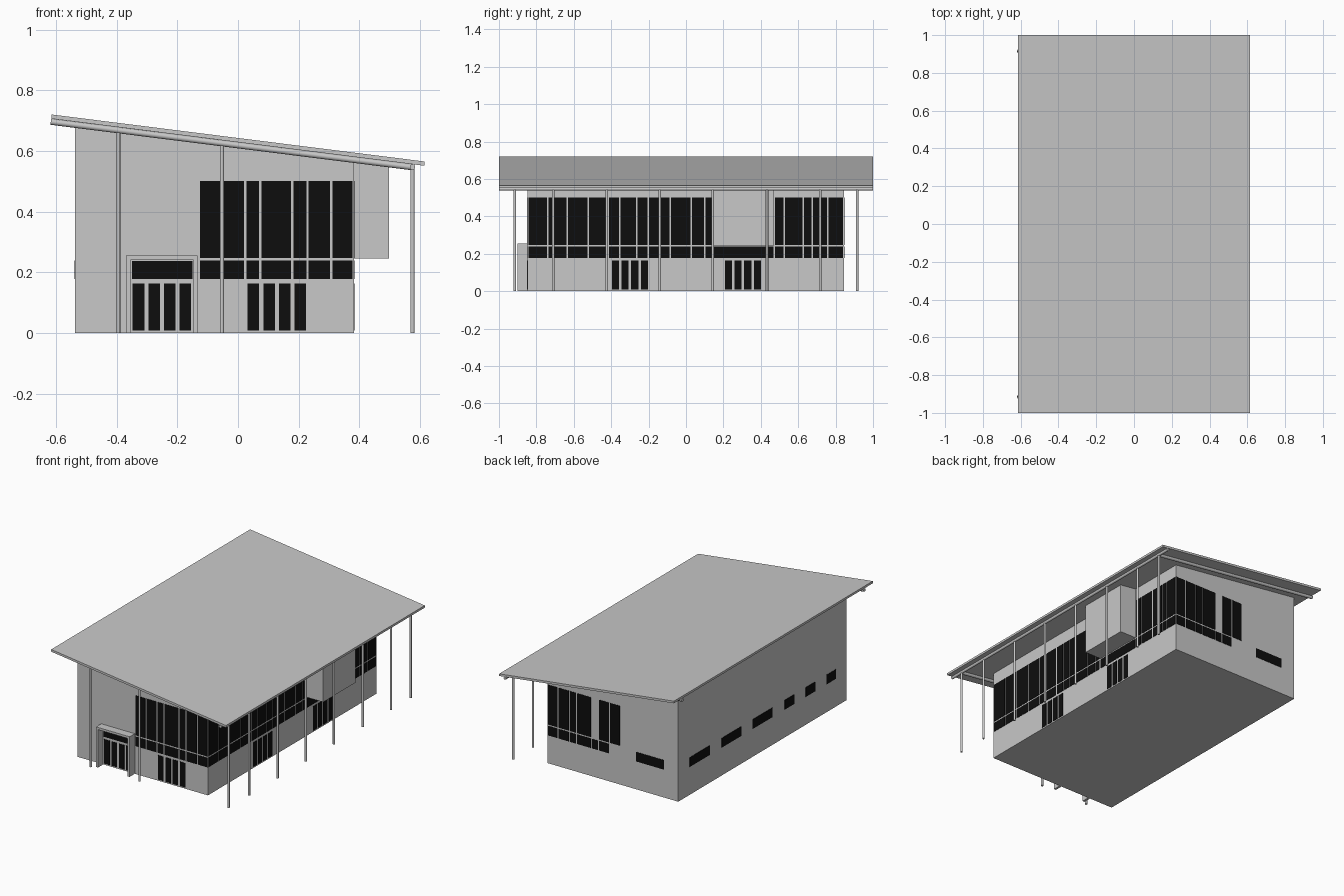
import bpy, bmesh
from mathutils import Vector

cube = bpy.data.objects.get("Cube")
if cube:
    bpy.data.objects.remove(cube)


def material(name, value):
    m = bpy.data.materials.new(name)
    m.use_nodes = True
    color = (value, value, value, 1)
    m.diffuse_color = color
    m.node_tree.nodes["Principled BSDF"].inputs["Base Color"].default_value = color
    return m


GREY = material("light grey", 0.58)
BLACK = material("black glass", 0.004)


def finish(name, bm, mat):
    bmesh.ops.recalc_face_normals(bm, faces=bm.faces)
    mesh = bpy.data.meshes.new(name)
    bm.to_mesh(mesh)
    bm.free()
    mesh.materials.append(mat)
    ob = bpy.data.objects.new(name, mesh)
    bpy.context.collection.objects.link(ob)
    return ob


def roof_z(x, drop=0.0):
    """Height of the sloping roof surface, lowered by drop."""
    return 0.72 - 0.126 * (x + 0.615) - drop


def prism(name, profile, y0, y1, mat=GREY):
    """Extrude an (x, z) outline along y."""
    bm = bmesh.new()
    face = bm.faces.new([bm.verts.new((x, y0, z)) for x, z in profile])
    ext = bmesh.ops.extrude_face_region(bm, geom=[face])["geom"]
    verts = [g for g in ext if isinstance(g, bmesh.types.BMVert)]
    bmesh.ops.translate(bm, vec=(0, y1 - y0, 0), verts=verts)
    return finish(name, bm, mat)


def box(name, x0, x1, y0, y1, z0, z1, mat=GREY):
    return prism(name, [(x0, z0), (x1, z0), (x1, z1), (x0, z1)], y0, y1, mat)


def under_roof(name, x0, x1, y0, y1, z0):
    return prism(name, [(x0, z0), (x1, z0), (x1, roof_z(x1, 0.014)),
                        (x0, roof_z(x0, 0.014))], y0, y1)


def rod(name, a, b, radius):
    a, b = Vector(a), Vector(b)
    bm = bmesh.new()
    bmesh.ops.create_cone(bm, cap_ends=True, segments=12, radius1=radius,
                          radius2=radius, depth=(b - a).length)
    turn = (b - a).to_track_quat('Z', 'Y')
    for v in bm.verts:
        v.co = turn @ v.co + (a + b) / 2
    ob = finish(name, bm, GREY)
    ob.data.shade_smooth()
    ob.data.set_sharp_from_angle(angle=0.7)
    return ob


# Main body, upper side bay and roof slab
LEFT, RIGHT, FRONT, BACK = 0.382, -0.537, -0.848, 0.845
under_roof("building_body", RIGHT, LEFT, FRONT, BACK, 0)
under_roof("side_bay", LEFT - 0.01, 0.498, 0.145, 0.47, 0.245)
EDGE = 0.615
prism("roof", [(-EDGE, roof_z(-EDGE)), (EDGE, roof_z(EDGE)),
               (EDGE, roof_z(EDGE, 0.014)), (-EDGE, roof_z(-EDGE, 0.014))], -1, 1)

# Roof beams and posts
POST_X, POST_Y = 0.575, 0.915
for label, y in (("front", -POST_Y), ("back", POST_Y)):
    rod(label + "_beam", (-EDGE - 0.002, y, roof_z(-EDGE, 0.024)),
        (0.58, y, roof_z(0.58, 0.024)), 0.01)
rod("side_beam", (POST_X, -1, roof_z(POST_X, 0.023)),
    (POST_X, 1, roof_z(POST_X, 0.023)), 0.009)
posts = [(-0.395, -POST_Y), (-0.053, -POST_Y)]
posts += [(POST_X, y) for y in (-POST_Y, -0.71, -0.423, -0.14, 0.143, 0.433, 0.717, POST_Y)]
for x, y in posts:
    rod("post", (x, y, 0), (x, y, roof_z(x, 0.024)), 0.007)


# Glazing: thin plates on one wall, spanning u0..u1 along it
def pane(name, wall, u0, u1, z0, z1):
    t = 0.002
    if wall in ("front", "back"):
        y = FRONT if wall == "front" else BACK
        box(name, u0, u1, y - t, y + t, z0, z1, BLACK)
    else:
        x = LEFT if wall == "left" else RIGHT
        box(name, x - t, x + t, u0, u1, z0, z1, BLACK)


LOW, HIGH = (0.178, 0.238), (0.247, 0.5)


def glazing(wall, edges, missing=()):
    """Two rows of panes between mullion lines; missing holds (row, index)."""
    for i, (a, b) in enumerate(zip(edges, edges[1:])):
        for row, (z0, z1) in enumerate((LOW, HIGH)):
            if (row, i) not in missing:
                pane(wall + "_window", wall, a + 0.004, b - 0.004, z0, z1)


END_EDGES = [-0.13, -0.054, 0.024, 0.074, 0.179, 0.229, 0.308, 0.382]
glazing("front", END_EDGES)
glazing("back", END_EDGES, missing={(0, 0), (1, 2)})
glazing("left", [-0.845, -0.739, -0.635, -0.523, -0.416, -0.353, -0.262, -0.201,
                 -0.139, -0.083, 0.027, 0.1, 0.14])
glazing("left", [0.472, 0.524, 0.628, 0.674, 0.717, 0.759, 0.843])
pane("window_under_bay", "left", 0.148, 0.468, *LOW)

# Small strip windows on the closed walls
pane("back_strip_window", "back", -0.437, -0.24, *LOW)
for y0, width in ((0.53, 0.2), (0.21, 0.2), (-0.1, 0.2),
                  (-0.32, 0.095), (-0.53, 0.095), (-0.74, 0.095)):
    pane("right_strip_window", "right", y0, y0 + width, *LOW)

# Door sets of four narrow panes
for wall, start in (("front", -0.347), ("front", 0.032), ("left", -0.396), ("left", 0.208)):
    for i in range(4):
        u = start + i * 0.0515
        pane("door_pane", wall, u, u + 0.038, 0.008, 0.163)

# Entrance porch frame with transom window
pane("porch_transom", "front", -0.35, -0.15, 0.178, 0.237)
box("porch_right_jamb", -0.369, -0.355, -0.9, FRONT, 0, 0.255)
box("porch_left_jamb", -0.147, -0.133, -0.9, FRONT, 0, 0.255)
box("porch_top", -0.355, -0.147, -0.9, FRONT, 0.241, 0.255)
